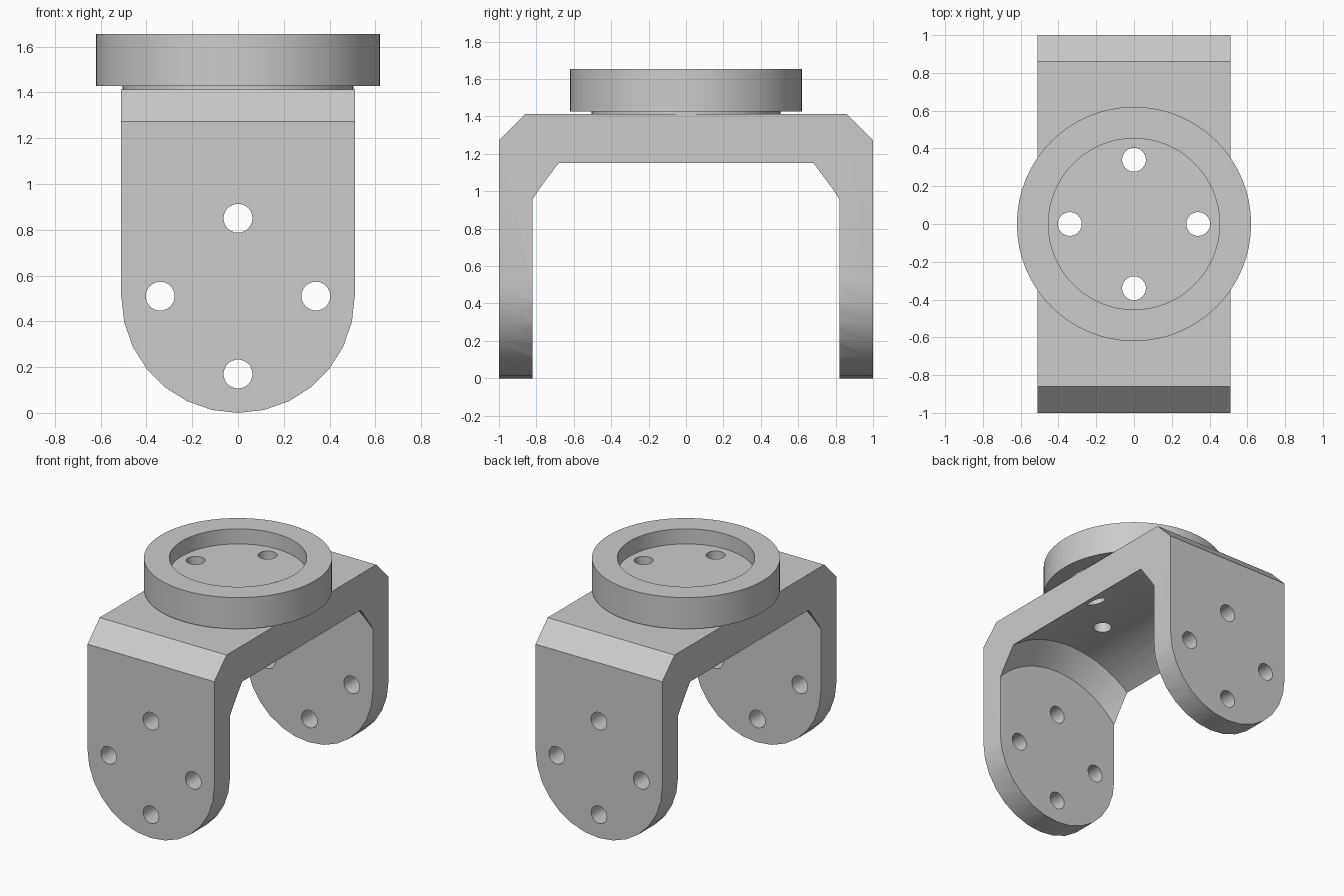
import bpy, bmesh
from math import sin, cos, pi, radians
from mathutils import Matrix, Vector

if "Cube" in bpy.data.objects:
    bpy.data.objects.remove(bpy.data.objects["Cube"], do_unlink=True)

HALF_W = 0.51      # half width of the fork, also the leg end radius
TOP = 1.413        # top of the fork
BOLT = 0.34        # bolt circle radius
HOLE_R = 0.063

grey = bpy.data.materials.new("light_grey")
grey.use_nodes = True
grey.diffuse_color = (0.6, 0.6, 0.6, 1)
grey.node_tree.nodes["Principled BSDF"].inputs["Base Color"].default_value = (0.6, 0.6, 0.6, 1)


def to_object(name, bm):
    bmesh.ops.recalc_face_normals(bm, faces=bm.faces)
    mesh = bpy.data.meshes.new(name)
    bm.to_mesh(mesh)
    bm.free()
    mesh.materials.append(grey)
    obj = bpy.data.objects.new(name, mesh)
    bpy.context.collection.objects.link(obj)
    return obj


def lathe(name, profile, steps, matrix=Matrix()):
    """Turn an (radius, height) profile that starts and ends on the z axis."""
    bm = bmesh.new()
    verts = [bm.verts.new((r, 0, z)) for r, z in profile]
    edges = [bm.edges.new(pair) for pair in zip(verts, verts[1:])]
    bmesh.ops.spin(bm, geom=verts + edges, cent=(0, 0, 0), axis=(0, 0, 1),
                   angle=2 * pi, steps=steps, use_merge=True)
    bmesh.ops.remove_doubles(bm, verts=bm.verts, dist=0.0001)
    bmesh.ops.transform(bm, matrix=matrix, verts=bm.verts)
    return to_object(name, bm)


def bolt_holes(name, length, matrix):
    """Four pins around the z axis, used as a cutter."""
    bm = bmesh.new()
    for i in range(4):
        a = i * pi / 2
        bmesh.ops.create_cone(bm, cap_ends=True, segments=32, radius1=HOLE_R, radius2=HOLE_R,
                              depth=length,
                              matrix=matrix @ Matrix.Translation((BOLT * cos(a), BOLT * sin(a), 0)))
    return to_object(name, bm)


def select(obj):
    bpy.ops.object.select_all(action='DESELECT')
    obj.select_set(True)
    bpy.context.view_layer.objects.active = obj


def cut(obj, cutter):
    select(obj)
    mod = obj.modifiers.new("cut", 'BOOLEAN')
    mod.operation = 'DIFFERENCE'
    mod.solver = 'EXACT'
    mod.object = cutter
    bpy.ops.object.modifier_apply(modifier=mod.name)


# Fork: round-ended outline pulled from front to back
bm = bmesh.new()
outline = [(HALF_W, TOP), (-HALF_W, TOP)]
for i in range(15):
    a = pi + pi * i / 14
    outline.append((HALF_W * cos(a), HALF_W + HALF_W * sin(a)))
face = bm.faces.new([bm.verts.new((x, -1, z)) for x, z in outline])
moved = bmesh.ops.extrude_face_region(bm, geom=[face])["geom"]
bmesh.ops.translate(bm, vec=Vector((0, 2, 0)),
                    verts=[g for g in moved if isinstance(g, bmesh.types.BMVert)])
# Chamfers on the front and back top edges
top_edges = [e for e in bm.edges
             if all(v.co.z > TOP - 0.01 for v in e.verts)
             and abs(e.verts[0].co.y - e.verts[1].co.y) < 0.01]
bmesh.ops.bevel(bm, geom=top_edges, offset=0.14, segments=1, affect='EDGES')
fork = to_object("fork_bracket", bm)

# Flange: shallow cup on a thin neck
flange = lathe("flange", [(0, 1.40), (0.505, 1.40), (0.505, 1.427), (0.62, 1.427),
                          (0.62, 1.655), (0.453, 1.655), (0.453, 1.545), (0, 1.545)], 64)

# Cutters: chamfered round clearance between the legs, leg holes, flange holes
along_y = Matrix.Translation((0, 0, HALF_W)) @ Matrix.Rotation(radians(90), 4, 'X')
clearance = lathe("clearance_cutter", [(0, -0.82), (0.68, -0.82), (0.82, -0.68),
                                       (0.82, 0.68), (0.68, 0.82), (0, 0.82)], 64, along_y)
leg_holes = bolt_holes("leg_hole_cutter", 3, along_y)
top_holes = bolt_holes("top_hole_cutter", 1.4, Matrix.Translation((0, 0, 1.5)))

for cutter in (clearance, leg_holes, top_holes):
    cut(fork, cutter)
cut(flange, top_holes)
for cutter in (clearance, leg_holes, top_holes):
    bpy.data.objects.remove(cutter, do_unlink=True)

for obj in (fork, flange):
    select(obj)
    bpy.ops.object.shade_smooth_by_angle(angle=radians(30))
